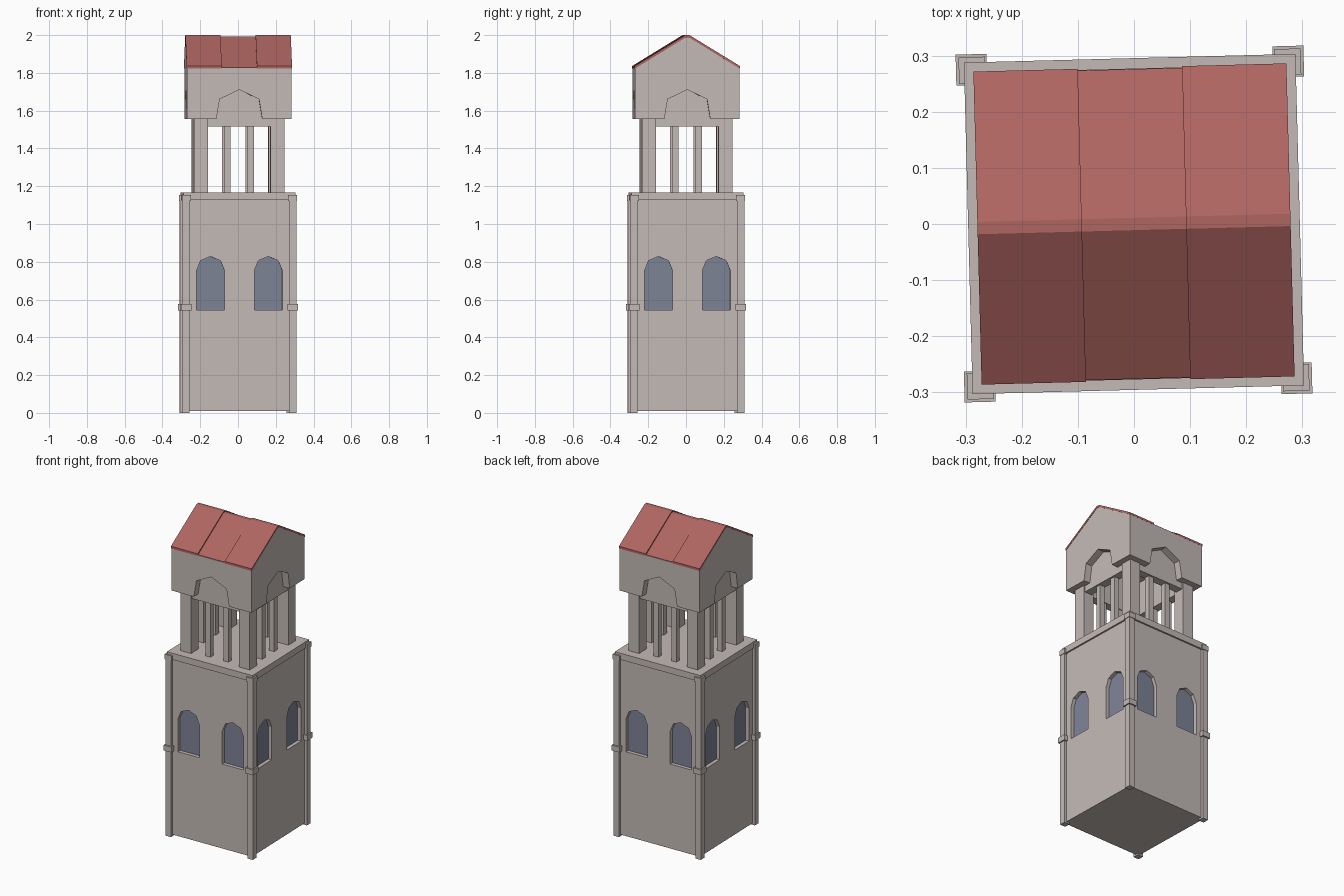
import bpy, bmesh, math
from mathutils import Matrix, Vector

if "Cube" in bpy.data.objects:
    bpy.data.objects.remove(bpy.data.objects["Cube"])

TURN = math.radians(1.5)   # whole tower is slightly turned


def material(name, rgb):
    m = bpy.data.materials.new(name)
    m.diffuse_color = (*rgb, 1)
    m.use_nodes = True
    m.node_tree.nodes["Principled BSDF"].inputs["Base Color"].default_value = m.diffuse_color
    return m


STONE = material("stone", (0.55, 0.49, 0.47))
GLASS = material("window_grey_blue", (0.21, 0.23, 0.31))
TILE = material("roof_red", (0.43, 0.13, 0.12))


def finish(name, bm, mat):
    bmesh.ops.recalc_face_normals(bm, faces=bm.faces)
    me = bpy.data.meshes.new(name)
    bm.to_mesh(me)
    bm.free()
    ob = bpy.data.objects.new(name, me)
    bpy.context.collection.objects.link(ob)
    if mat:
        me.materials.append(mat)
    ob.rotation_euler.z = TURN
    return ob


def add_box(bm, x0, x1, y0, y1, z0, z1, turn=0):
    """Axis box, optionally turned about the tower axis by quarter turns."""
    mat = (Matrix.Rotation(turn * math.pi / 2, 4, 'Z')
           @ Matrix.Translation(((x0 + x1) / 2, (y0 + y1) / 2, (z0 + z1) / 2))
           @ Matrix.Diagonal((x1 - x0, y1 - y0, z1 - z0, 1)))
    bmesh.ops.create_cube(bm, size=1, matrix=mat)


def add_prism(bm, profile, y0, y1, turn=0):
    """Extrude an (x, z) profile from y0 to y1, turned by quarter turns."""
    rot = Matrix.Rotation(turn * math.pi / 2, 4, 'Z')
    f = bm.faces.new([bm.verts.new(rot @ Vector((x, y0, z))) for x, z in profile])
    ext = bmesh.ops.extrude_face_region(bm, geom=[f])["geom"]
    bmesh.ops.translate(bm, verts=[v for v in ext if isinstance(v, bmesh.types.BMVert)],
                        vec=rot @ Vector((0, y1 - y0, 0)))


def corners(name, centre, half, z0, z1):
    """The same square block at all four corners."""
    bm = bmesh.new()
    for k in range(4):
        add_box(bm, centre - half, centre + half, -centre - half, -centre + half, z0, z1, k)
    return finish(name, bm, STONE)


def box(name, half, z0, z1, mat=STONE):
    bm = bmesh.new()
    add_box(bm, -half, half, -half, half, z0, z1)
    return finish(name, bm, mat)


def cut(ob, cutters):
    for c in cutters:
        c.hide_render = True
        m = ob.modifiers.new("cut", 'BOOLEAN')
        m.operation, m.solver, m.object = 'DIFFERENCE', 'EXACT', c
    bpy.context.view_layer.update()
    dg = bpy.context.evaluated_depsgraph_get()
    me = bpy.data.meshes.new_from_object(ob.evaluated_get(dg))
    ob.modifiers.clear()
    ob.data = me
    me.materials.clear()
    me.materials.append(STONE)
    for p in me.polygons:
        p.material_index = 0
    for c in cutters:
        bpy.data.objects.remove(c)


# Main shaft with two arched window recesses per side
BODY, RECESS = 0.285, 0.262


def window_profile(cx, r=0.074, z0=0.546, spring=0.754):
    pts = [(cx - r, z0), (cx + r, z0)]
    return pts + [(cx + r * math.cos(a * math.pi / 4), spring + r * math.sin(a * math.pi / 4))
                  for a in range(5)]


def windows(name, y0, y1, mat):
    bm = bmesh.new()
    for k in range(4):
        for cx in (-0.153, 0.153):
            add_prism(bm, window_profile(cx), y0, y1, k)
    return finish(name, bm, mat)


body = box("tower_body", BODY, 0.01, 1.13)
cut(body, [windows("window_cutter", -0.35, -RECESS + 0.006, None)])
windows("window_panes", -RECESS, -RECESS + 0.008, GLASS)

# Corner pilasters with bands, and the top slab
corners("pilasters", 0.2825, 0.019, 0, 1.13)
corners("middle_bands", 0.2825, 0.0275, 0.543, 0.577)
corners("upper_bands", 0.2815, 0.0235, 1.122, 1.154)
box("top_slab", 0.2955, 1.127, 1.168)

# Belfry posts, slim columns and lintel panels
corners("belfry_posts", 0.2025, 0.0375, 1.165, 1.57)
cols, lint = bmesh.new(), bmesh.new()
for k in range(4):
    for cx in (-0.0625, 0.0625):
        add_box(cols, cx - 0.017, cx + 0.017, -0.2195, -0.1855, 1.165, 1.52, k)
    add_box(lint, -0.17, 0.17, -0.232, -0.18, 1.515, 1.735, k)
finish("belfry_columns", cols, STONE)
finish("belfry_lintels", lint, STONE)


# Gabled head with an arch on every side, hollow inside
def gable(half, eave, ridge, flat=0.011):
    return [(half, eave), (flat, ridge), (-flat, ridge), (-half, eave)]


H = 0.277
bm = bmesh.new()
add_prism(bm, [(-H, 1.555), (H, 1.555)] + gable(H, 1.825, 1.986), -H, H, 1)
head = finish("gabled_head", bm, STONE)
arch = [(-0.1215, 1.555), (-0.123, 1.5), (0.123, 1.5), (0.1215, 1.555),
        (0.104, 1.661), (0, 1.711), (-0.104, 1.661)]
cutters = [box("hollow_cutter", 0.2, 1.5, 1.73, None)]
for k in range(2):
    bm = bmesh.new()
    add_prism(bm, arch, -0.4, 0.4, k)
    cutters.append(finish("arch_cutter", bm, None))
cut(head, cutters)

# Roof in three sections, the middle one slightly sunken
for name, x0, x1, half, drop in (("roof_left", -0.279, -0.093, 0.279, 0),
                                 ("roof_middle", -0.093, 0.093, 0.276, 0.007),
                                 ("roof_right", 0.093, 0.279, 0.279, 0)):
    top = gable(half, 1.836 - drop, 2.0 - drop)
    under = [(x, z - 0.014 + drop) for x, z in reversed(top)]
    bm = bmesh.new()
    add_prism(bm, top + under, x0, x1, 3)
    bmesh.ops.rotate(bm, verts=bm.verts, cent=(0, 0, 0), matrix=Matrix.Identity(3))
    finish(name, bm, TILE)
